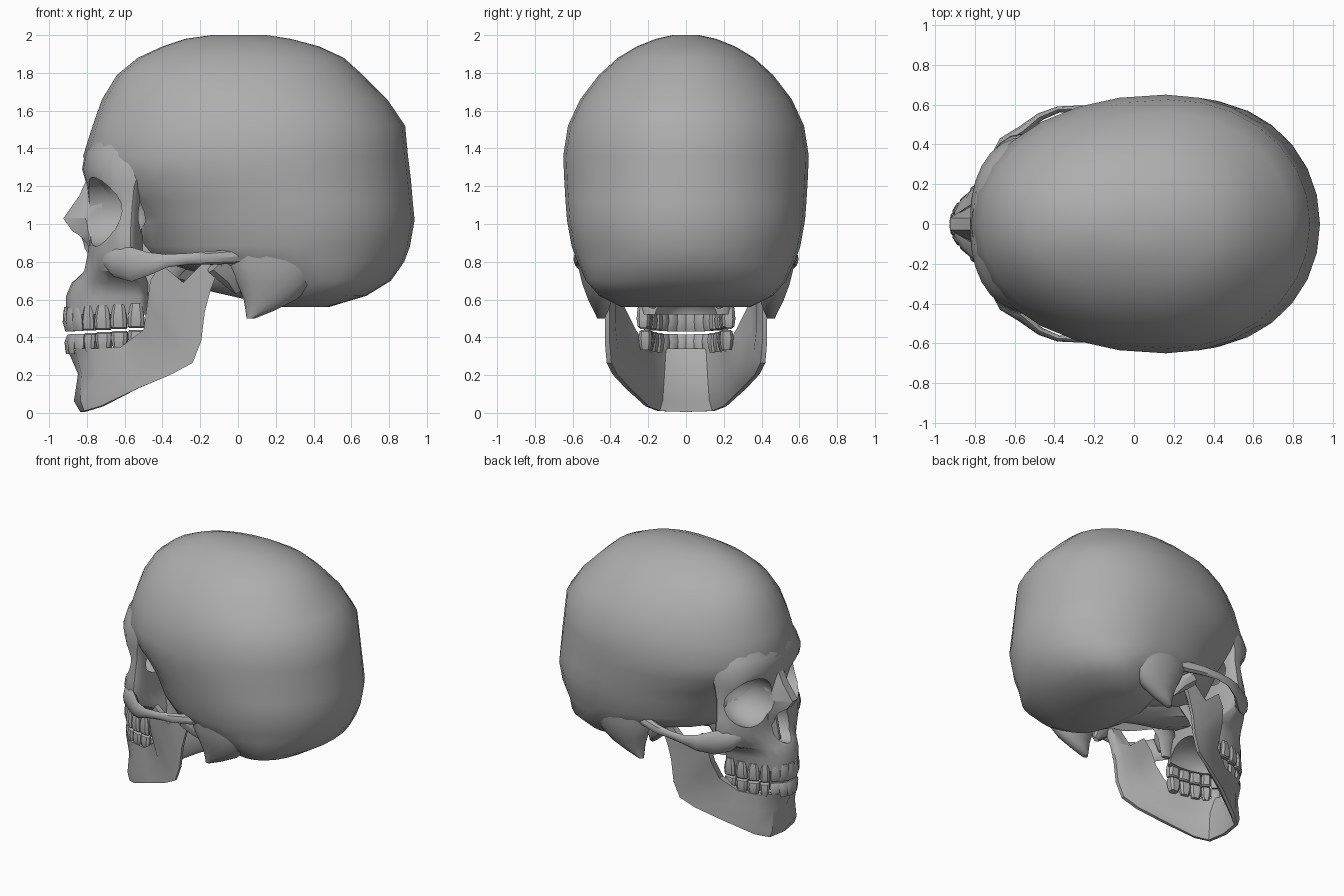
import bpy, bmesh, math
from mathutils import Vector

if "Cube" in bpy.data.objects:
    bpy.data.objects.remove(bpy.data.objects["Cube"])

BONE = bpy.data.materials.new("bone_grey")
BONE.use_nodes = True
GREY = (0.42, 0.42, 0.42, 1)
BONE.diffuse_color = GREY
BONE.node_tree.nodes["Principled BSDF"].inputs["Base Color"].default_value = GREY


def loft(bm, rings):
    """Skin a list of equal closed rings and cap both ends."""
    rows = [[bm.verts.new(p) for p in ring] for ring in rings]
    n = len(rows[0])
    for a, b in zip(rows, rows[1:]):
        for i in range(n):
            j = (i + 1) % n
            bm.faces.new((a[i], a[j], b[j], b[i]))
    bm.faces.new(rows[0])
    bm.faces.new(rows[-1])


def finish(name, bm, angle=40):
    bmesh.ops.recalc_face_normals(bm, faces=bm.faces)
    mesh = bpy.data.meshes.new(name)
    bm.to_mesh(mesh)
    bm.free()
    mesh.materials.append(BONE)
    ob = bpy.data.objects.new(name, mesh)
    bpy.context.collection.objects.link(ob)
    ob["angle"] = angle
    return ob


def spow(v, p):
    return math.copysign(abs(v) ** p, v)


def oval(z, front, back, width, mid, e_front=2, e_back=2, n=28, y=0):
    """Horizontal egg-shaped ring with its widest point at mid."""
    ring = []
    for i in range(n):
        t = math.tau * i / n
        c, s = math.cos(t), math.sin(t)
        e = 2 / (e_front if c > 0 else e_back)
        reach = mid - front if c > 0 else back - mid
        ring.append((mid - reach * spow(c, e), y + width * spow(s, e), z))
    return ring


def tube(bm, path, n=8):
    """Path of (point, side radius, up radius), both measured across it."""
    pts = [Vector(p[0]) for p in path]
    rings = []
    for i, (_, ra, rb) in enumerate(path):
        d = (pts[min(i + 1, len(pts) - 1)] - pts[max(i - 1, 0)]).normalized()
        ref = Vector((0, 0, 1)) if abs(d.z) < 0.8 else Vector((1, 0, 0))
        side = d.cross(ref).normalized()
        up = side.cross(d)
        rings.append([pts[i] + side * ra * math.cos(math.tau * k / n)
                      + up * rb * math.sin(math.tau * k / n) for k in range(n)])
    loft(bm, rings)


def paired(name, path):
    for s, side in ((1, "upper_y"), (-1, "lower_y")):
        bm = bmesh.new()
        tube(bm, [((x, s * y, z), a, b) for (x, y, z), a, b in path])
        finish(f"{name}_{side}", bm)


# Cranium: height, front, back, half width
bm = bmesh.new()
loft(bm, [oval(z, f, b, w, f + (b - f) * 0.57, 2.1, 2.05)
          for z, f, b, w in (
    (2.0, -.14, .15, .07), (1.98, -.28, .28, .16), (1.94, -.40, .43, .26),
    (1.88, -.53, .56, .36), (1.79, -.64, .66, .46), (1.66, -.72, .79, .56),
    (1.52, -.77, .885, .625), (1.36, -.82, .90, .65), (1.24, -.78, .915, .645),
    (1.12, -.66, .925, .638), (1.02, -.58, .935, .63), (.88, -.52, .91, .605),
    (.8, -.46, .88, .575), (.7, -.05, .81, .53), (.62, .02, .68, .46),
    (.56, .12, .48, .34))])
cranium = finish("cranium", bm, 50)

# Facial block from tooth sockets to forehead
bm = bmesh.new()
loft(bm, [oval(z, f, b, w, b - 0.07, e, 2)
          for z, f, b, w, e in (
    (.52, -.91, -.45, .235, 2.2), (.62, -.91, -.45, .245, 2.2), (.69, -.88, -.46, .28, 2.1),
    (.75, -.82, -.50, .41, 2), (.85, -.80, -.50, .455, 2), (.95, -.79, -.50, .44, 2),
    (1.1, -.79, -.49, .425, 2.1), (1.2, -.80, -.48, .435, 2.2), (1.29, -.825, -.45, .44, 2.3),
    (1.38, -.81, -.38, .43, 2.3), (1.52, -.74, -.35, .36, 2.2))])
face = finish("facial_bones", bm)

# Nasal bridge
bm = bmesh.new()
loft(bm, [[(-.72, -w, z), (b, -w, z), (t, -.03, z), (t, .03, z), (b, w, z), (-.72, w, z)]
          for z, t, b, w in (
    (1.24, -.80, -.77, .06), (1.15, -.84, -.78, .07), (1.03, -.925, -.79, .10),
    (.93, -.855, -.79, .13), (.83, -.80, -.78, .14))])
nose = finish("nasal_bones", bm)


# Carve eye sockets, nasal opening and palate
def cutter(center, radii):
    bm = bmesh.new()
    bmesh.ops.create_uvsphere(bm, u_segments=18, v_segments=12, radius=1)
    for v in bm.verts:
        v.co = Vector(c + r * k for c, r, k in zip(center, radii, v.co))
    ob = finish("carving_helper", bm)
    ob.hide_render = True
    return ob


cutters = [cutter((-.725, .257, 1.065), (.25, .183, .185)),
           cutter((-.725, -.257, 1.065), (.25, .183, .185)),
           cutter((-.84, 0, .83), (.24, .10, .14)),
           cutter((-.56, 0, .50), (.29, .175, .15))]
for ob in (cranium, face, nose):
    for c in cutters:
        mod = ob.modifiers.new("carve", "BOOLEAN")
        mod.operation, mod.object, mod.solver = "DIFFERENCE", c, "EXACT"
    bpy.context.view_layer.update()
    done = bpy.data.meshes.new_from_object(
        ob.evaluated_get(bpy.context.evaluated_depsgraph_get()))
    ob.modifiers.clear()
    ob.data = done
for c in cutters:
    bpy.data.objects.remove(c)

# Nasal septum
bm = bmesh.new()
loft(bm, [[(x, y, .70), (x + .05, y, .95), (-.6, y, .95), (-.6, y, .70)]
          for x, y in ((-.80, -.01), (-.80, .01))])
finish("nasal_septum", bm)

# Mastoids: bulges behind the ears tapering to a point
for s, side in ((1, "upper_y"), (-1, "lower_y")):
    bm = bmesh.new()
    loft(bm, [oval(z, f, b, w, (f + b) / 2, n=14, y=s * y) for z, f, b, w, y in (
        (.92, -.04, .46, .08, .50), (.78, -.04, .44, .095, .48), (.68, 0, .39, .085, .465),
        (.60, .03, .31, .065, .455), (.54, .04, .19, .04, .45), (.50, .045, .09, .02, .45))])
    finish(f"mastoid_{side}", bm, 50)

# Cheek arches and underside bones
paired("cheek_arch", [((-.70, .34, .81), .02, .04), ((-.65, .405, .80), .035, .08),
                      ((-.56, .465, .785), .03, .09), ((-.47, .54, .79), .02, .06),
                      ((-.38, .575, .805), .016, .035), ((-.27, .58, .815), .016, .03),
                      ((-.15, .56, .82), .03, .035), ((.02, .50, .83), .04, .04)])
paired("ear_ridge", [((-.12, .47, .79), .06, .06), ((-.04, .44, .72), .05, .06),
                     ((.0, .41, .64), .015, .02)])
paired("pterygoid_plate", [((-.36, .15, .84), .05, .12), ((-.43, .16, .70), .025, .08),
                           ((-.45, .18, .56), .02, .05)])
bm = bmesh.new()
tube(bm, [((-.52, 0, .86), .2, .1), ((-.3, 0, .78), .16, .1),
          ((-.08, 0, .70), .12, .07), ((.14, 0, .63), .12, .05)])
finish("skull_base", bm)

# Lower jaw: upper edge and lower edge of each slice, from chin to joint
half = [((-.905, 0, .34), (-.835, 0, .005)), ((-.865, .12, .34), (-.815, .15, .01)),
        ((-.76, .205, .34), (-.73, .215, .035)), ((-.62, .25, .35), (-.53, .32, .13)),
        ((-.50, .31, .44), (-.35, .39, .205)), ((-.48, .38, .58), (-.24, .42, .265)),
        ((-.465, .41, .70), (-.195, .43, .38)), ((-.41, .425, .79), (-.175, .43, .54)),
        ((-.29, .43, .69), (-.145, .43, .65)), ((-.19, .43, .79), (-.09, .44, .795))]
slices = [tuple((x, -y, z) for x, y, z in pair) for pair in half[:0:-1]] + half
rings = []
for top, low in slices:
    top, low = Vector(top), Vector(low)
    front = max(0, 1 - abs(top.y) * 4)
    middle = top.lerp(low, .4) + Vector((.03 * front, 0, 0))
    chin = top.lerp(low, .83) - Vector((.022 * front, 0, 0))
    outer = [top, middle, chin, low]
    inner = []
    for p, thick in zip(outer, (.045, .05, .055, .025)):
        inward = Vector((max(0, -.5 - p.x), -p.y, 0)).normalized()
        inner.append(p + inward * thick)
    rings.append(outer + inner[::-1])
bm = bmesh.new()
loft(bm, rings)
finish("lower_jaw", bm)


# Teeth: tapered blocks set along an arch
def teeth(name, reach, spread, gum, bite, rise):
    bm = bmesh.new()
    for s in (1, -1):
        for k in range(7):
            t = math.radians(6 + 13.3 * k)
            c, sn = math.cos(t), math.sin(t)
            at = Vector((-.51 - reach * c, s * spread * sn, rise * (1 - c)))
            out = Vector((-c * spread, s * sn * reach, 0)).normalized()
            along = Vector((-out.y, out.x, 0))
            w = .034 if k < 4 else .043
            d = .022 if k < 3 else .036
            edge = .85 if k > 2 else .45
            rows = []
            for f, grow, deep in ((-.3, .65, .7), (.05, .85, .9), (.5, 1, 1),
                                  (.92, .97, edge), (1, .85, edge * .7)):
                z = Vector((0, 0, gum + (bite - gum) * f))
                rows.append([at + z + along * w * grow * a + out * d * deep * b
                             for a, b in ((-1, -.6), (-.6, -1), (.6, -1), (1, -.6),
                                          (1, .6), (.6, 1), (-.6, 1), (-1, .6))])
            loft(bm, rows)
    finish(name, bm, 35)


teeth("upper_teeth", .395, .225, .53, .43, .02)
teeth("lower_teeth", .385, .215, .335, .415, .025)

# Smooth shading with crisp ridges
for ob in bpy.context.collection.objects:
    if "angle" in ob:
        bpy.ops.object.select_all(action="DESELECT")
        ob.select_set(True)
        bpy.context.view_layer.objects.active = ob
        bpy.ops.object.shade_smooth_by_angle(angle=math.radians(ob["angle"]))
